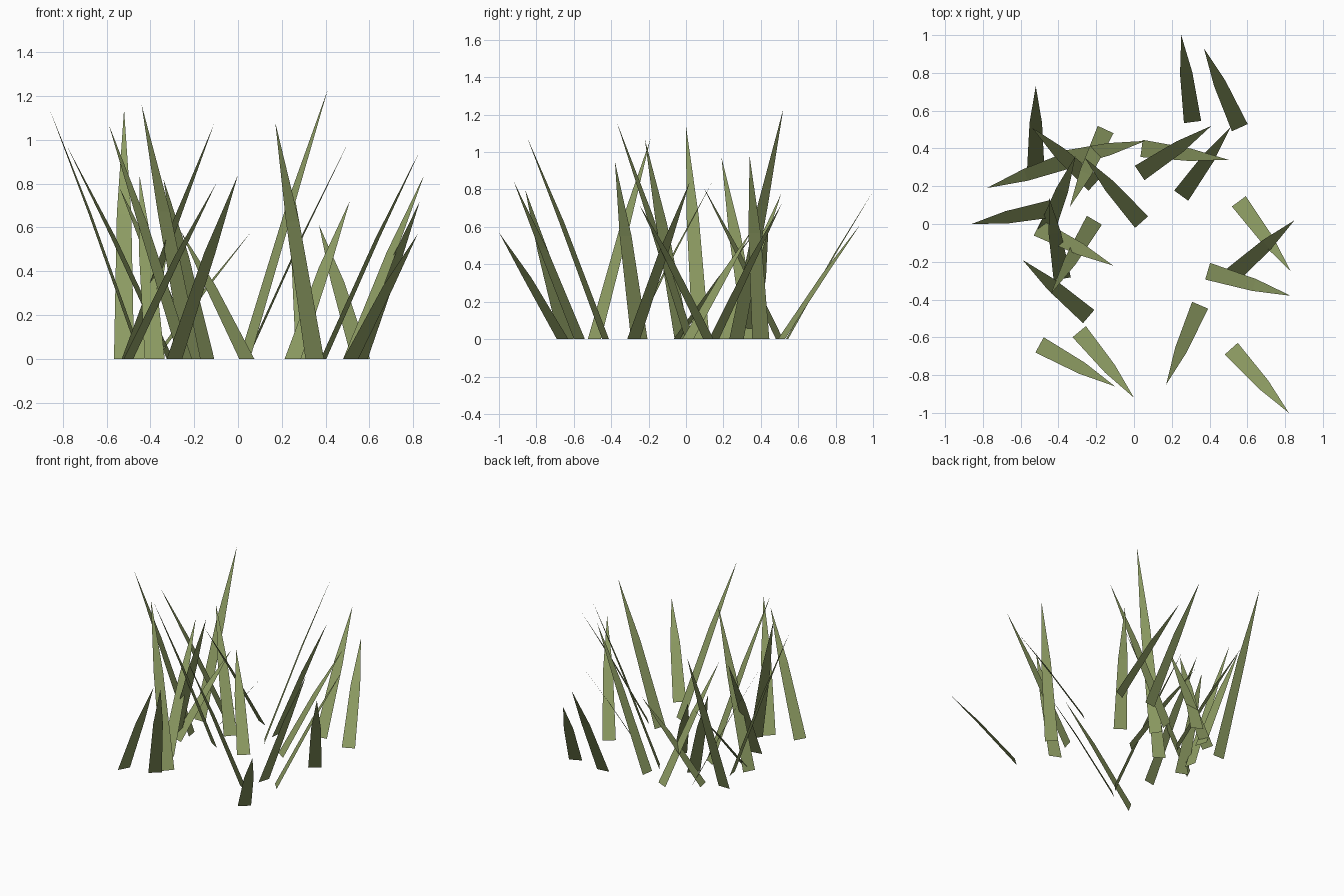
import bpy
from mathutils import Vector

default_cube = bpy.data.objects.get("Cube")
if default_cube:
    bpy.data.objects.remove(default_cube, do_unlink=True)

# One dull olive green for all the grass
grass_green = bpy.data.materials.new("grass_green")
grass_green.use_nodes = True
colour = (0.27, 0.335, 0.125, 1)
grass_green.diffuse_color = colour
shader = grass_green.node_tree.nodes["Principled BSDF"]
shader.inputs["Base Color"].default_value = colour
shader.inputs["Roughness"].default_value = 0.9

BASE_HALF = 0.046    # half width at the ground
MID_HALF = 0.033     # half width at the bend
MID_REACH = 0.56     # share of the lean reached at the bend
MID_HEIGHT = 0.58    # share of the height reached at the bend


def make_blade(name, root, tip):
    """Flat tapering blade: a lower quad and a pointed upper triangle."""
    root, tip = Vector(root).to_3d(), Vector(tip)
    lean = tip - root
    bend = root + Vector((lean.x * MID_REACH, lean.y * MID_REACH, lean.z * MID_HEIGHT))
    side = Vector((-lean.y, lean.x, 0)).normalized()
    points = [root + side * BASE_HALF, root - side * BASE_HALF,
              bend - side * MID_HALF, bend + side * MID_HALF, tip]
    mesh = bpy.data.meshes.new(name)
    mesh.from_pydata(points, [], [(0, 1, 2, 3), (3, 2, 4)])
    mesh.materials.append(grass_green)
    blade = bpy.data.objects.new(name, mesh)
    bpy.context.collection.objects.link(blade)


# Each blade is placed by its root on the ground and its tip, grouped by clump
clumps = {
    "back_left": [
        ((.31, .54), (.25, 1, .79)),
        ((.56, .51), (.37, .93, .61)),
        ((.04, .4), (.5, .34, .98)),
        ((.03, .27), (.41, .52, 1.23)),
        ((.25, .15), (.51, .51, .72)),
    ],
    "back_right": [
        ((-.52, .29), (-.52, .73, 1.14)),
        ((-.15, .5), (-.34, .09, .82)),
        ((-.38, .34), (.06, .44, .58)),
        ((-.31, .35), (-.78, .19, .97)),
        ((-.21, .21), (-.54, .51, .78)),
    ],
    "middle_right": [
        ((-.44, .08), (-.86, 0, 1.14)),
        ((.04, .01), (-.26, .35, .58)),
        ((-.47, -.05), (-.31, .36, .56)),
        ((-.38, -.29), (-.45, .14, .84)),
        ((-.51, -.02), (-.11, -.22, 1.07)),
        ((-.21, .02), (-.44, -.37, 1.16)),
    ],
    "front_right": [
        ((-.24, -.49), (-.59, -.19, 1.07)),
        ((-.5, -.64), (-.1, -.86, .8)),
        ((-.29, -.57), (0, -.92, .84)),
    ],
    "front_left": [
        ((.35, -.43), (.17, -.85, 1.08)),
        ((.515, -.66), (.82, -1, .57)),
        ((.39, -.25), (.83, -.38, .95)),
        ((.51, -.28), (.85, .02, .84)),
        ((.555, .12), (.83, -.25, .72)),
    ],
}
for clump, blades in clumps.items():
    for number, (root, tip) in enumerate(blades, start=1):
        make_blade(f"{clump}_grass_blade_{number}", root, tip)
